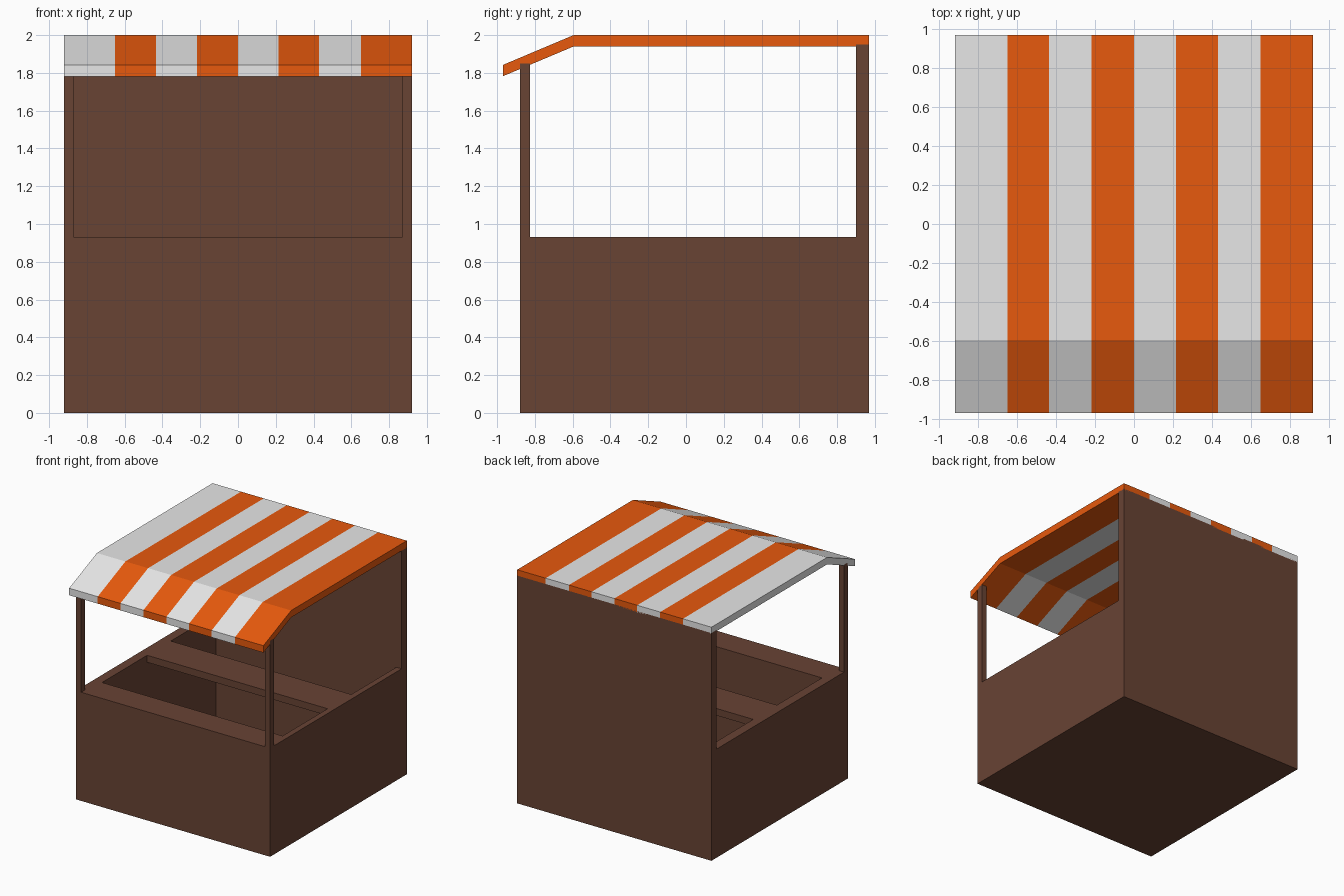
import bpy, bmesh

if "Cube" in bpy.data.objects:
    bpy.data.objects.remove(bpy.data.objects["Cube"])


def material(name, rgb):
    m = bpy.data.materials.new(name)
    m.diffuse_color = (*rgb, 1)
    m.use_nodes = True
    m.node_tree.nodes["Principled BSDF"].inputs["Base Color"].default_value = m.diffuse_color
    return m


brown = material("dark_wood", (0.14, 0.056, 0.034))
orange = material("orange_cloth", (0.8, 0.1, 0.004))
grey = material("pale_cloth", (0.8, 0.8, 0.8))


def make_object(name, bm, mats):
    bmesh.ops.recalc_face_normals(bm, faces=bm.faces)
    me = bpy.data.meshes.new(name)
    bm.to_mesh(me)
    bm.free()
    for m in mats:
        me.materials.append(m)
    ob = bpy.data.objects.new(name, me)
    bpy.context.collection.objects.link(ob)
    return ob


def box(name, x, y, z):
    bm = bmesh.new()
    bmesh.ops.create_cube(bm, size=1)
    for v in bm.verts:
        v.co = [r[0] if c < 0 else r[1] for c, r in zip(v.co, (x, y, z))]
    return make_object(name, bm, [brown])


W, FRONT, BACK, TOP = 0.92, -0.88, 0.97, 0.93
IN_L, IN_R = -0.84, 0.87

# Stall base: floor, thick serving counter, side walls, tall back wall
box("floor", (IN_L, IN_R), (-0.64, 0.90), (0, 0.04))
box("front_counter", (-W, W), (FRONT, -0.64), (0, TOP))
box("left_wall", (-W, IN_L), (-0.64, 0.90), (0, TOP))
box("right_wall", (IN_R, W), (-0.64, 0.90), (0, TOP))
box("back_wall", (-W, W), (0.90, BACK), (0, 1.95))

# Shelf bar across the inside
box("inner_shelf", (IN_L, IN_R), (-0.03, 0.29), (0.87, TOP))

# Front posts
for side, x in (("left", (-W, -0.87)), ("right", (0.87, W))):
    box(side + "_front_post", x, (FRONT, -0.825), (TOP, 1.85))

# Striped awning: one bent profile swept across x, one colour per bay
profile = [(BACK, 1.94), (BACK, 2.0), (-0.595, 2.0),
           (-0.97, 1.842), (-0.97, 1.782), (-0.595, 1.94)]
stripes = [-W, -0.65, -0.435, -0.217, 0, 0.215, 0.43, 0.65, W]
bm = bmesh.new()
rings = [[bm.verts.new((x, y, z)) for y, z in profile] for x in stripes]
n = len(profile)
for i in range(len(stripes) - 1):
    a, b = rings[i], rings[i + 1]
    for j in range(n):
        k = (j + 1) % n
        bm.faces.new((a[j], a[k], b[k], b[j])).material_index = i % 2
# End caps, split at the bend
for ring, mat in ((rings[0], 0), (rings[-1], 1)):
    for ids in ((0, 1, 2, 5), (2, 3, 4, 5)):
        bm.faces.new([ring[q] for q in ids]).material_index = mat
make_object("striped_awning", bm, [grey, orange])
